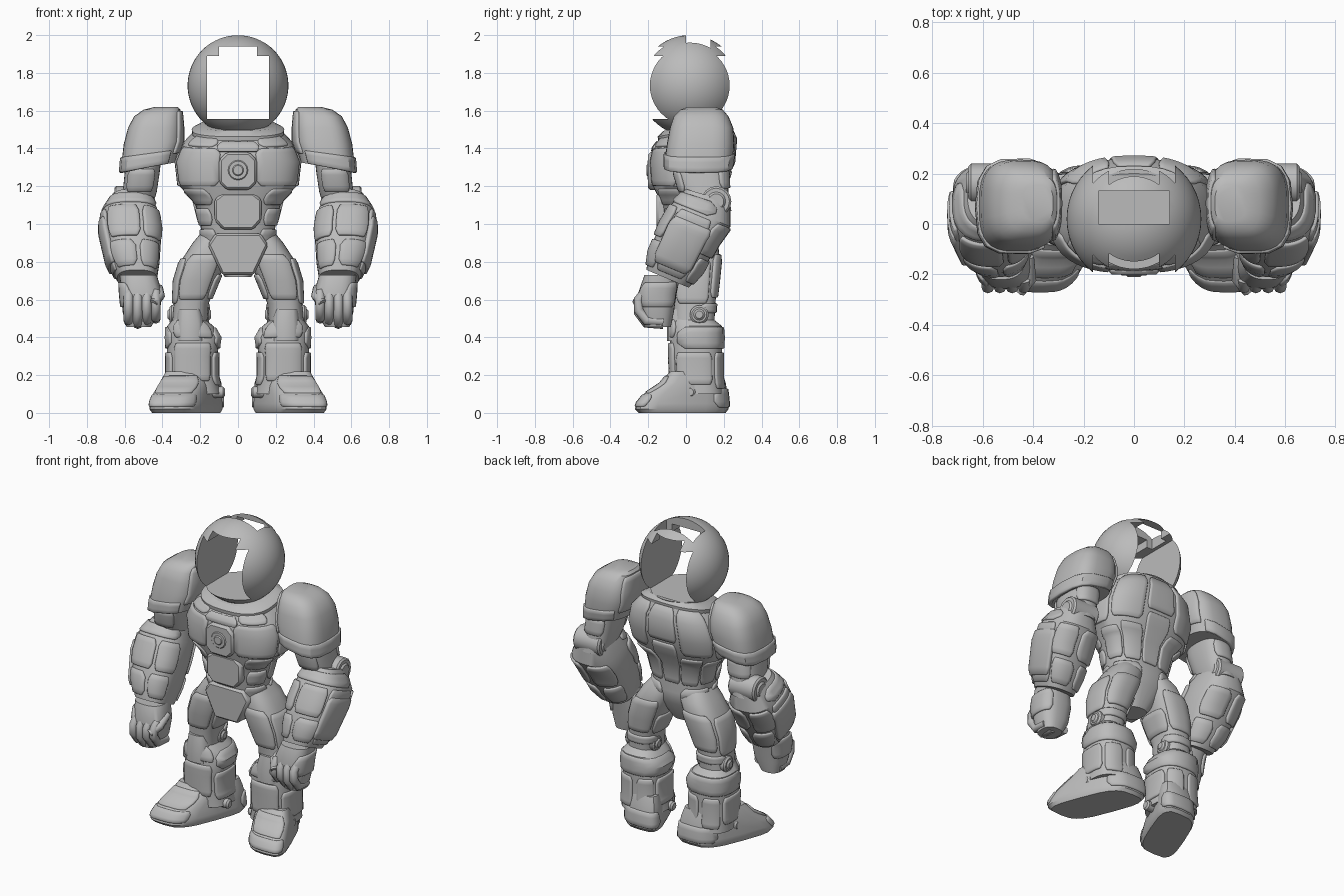
import bpy, bmesh, math
from mathutils import Matrix, Vector

if "Cube" in bpy.data.objects:
    bpy.data.objects.remove(bpy.data.objects["Cube"])

GREY = bpy.data.materials.new("armour_grey")
GREY.use_nodes = True
GREY.diffuse_color = (0.5, 0.5, 0.5, 1)
GREY.node_tree.nodes["Principled BSDF"].inputs["Base Color"].default_value = (0.5, 0.5, 0.5, 1)
built = []


def finish(name, bm, mirror=False, thick=0, bevel=0):
    """Turn a bmesh into a named object with its modifiers."""
    mesh = bpy.data.meshes.new(name)
    bm.to_mesh(mesh)
    bm.free()
    mesh.materials.append(GREY)
    obj = bpy.data.objects.new(name, mesh)
    bpy.context.collection.objects.link(obj)
    if thick:
        solid = obj.modifiers.new("thickness", "SOLIDIFY")
        solid.thickness, solid.offset = thick, -1
    if bevel:
        edge = obj.modifiers.new("chamfer", "BEVEL")
        edge.width, edge.segments, edge.angle_limit = bevel, 1, math.radians(40)
    if mirror:
        obj.modifiers.new("mirror", "MIRROR").use_clip = False
    built.append(obj)
    return obj


def surf(rings, z, angle, lift=0, p=2.6):
    """Point on a lofted body; each ring is x0, x1, y0, y1, z, slope_x, slope_y."""
    rings = [tuple(r) + (0,) * (7 - len(r)) for r in rings]
    lo, hi = next(((a, b) for a, b in zip(rings, rings[1:]) if z <= b[4]), rings[-2:])
    t = (z - lo[4]) / (hi[4] - lo[4])
    x0, x1, y0, y1, _, sx, sy = (a + (b - a) * t for a, b in zip(lo, hi))
    c, s = math.cos(math.radians(angle)), math.sin(math.radians(angle))
    dx = math.copysign(abs(c) ** (2 / p), c) * ((x1 - x0) / 2 + lift)
    dy = math.copysign(abs(s) ** (2 / p), s) * ((y1 - y0) / 2 + lift)
    return Vector(((x0 + x1) / 2 + dx, (y0 + y1) / 2 + dy, z + sx * dx + sy * dy))


def body(name, rings, mirror=True, sides=32, p=2.6, bend=None):
    """Closed loft through all rings."""
    bm = bmesh.new()
    rows = [[bm.verts.new(surf(rings, r[4], 360 * i / sides, 0, p)) for i in range(sides)] for r in rings]
    for low, high in zip(rows, rows[1:]):
        for i in range(sides):
            j = (i + 1) % sides
            bm.faces.new((low[i], low[j], high[j], high[i]))
    bm.faces.new(rows[0][::-1])
    bm.faces.new(rows[-1])
    if bend:
        for v in bm.verts:
            v.co = bend(v.co)
    return finish(name, bm, mirror)


def panel(name, rings, z0, z1, a0, a1, lift=0.011, mirror=True, cut=0.16, p=2.6, bend=None):
    """Raised armour plate with clipped corners that follows a loft."""
    e = min(0.03, (z1 - z0) / 3)
    rows = [z0, z0 + e] + [r[4] for r in rings if z0 + e < r[4] < z1 - e] + [z1 - e, z1]
    bm, grid, n = bmesh.new(), [], 10
    for k, z in enumerate(rows):
        trim = (a1 - a0) * cut / 2 if k in (0, len(rows) - 1) else 0
        step = (a1 - a0 - 2 * trim) / n
        grid.append([bm.verts.new(surf(rings, z, a0 + trim + step * i, lift, p)) for i in range(n + 1)])
    for low, high in zip(grid, grid[1:]):
        for i in range(n):
            bm.faces.new((low[i], low[i + 1], high[i + 1], high[i]))
    if bend:
        for v in bm.verts:
            v.co = bend(v.co)
    return finish(name, bm, mirror, lift + 0.012, 0.005)


def front_plate(name, half, y0, y1):
    """Symmetric plate from a half outline in x and z, listed top to bottom."""
    bm = bmesh.new()
    outline = half + [(-x, z) for x, z in reversed(half)]
    face = bm.faces.new([bm.verts.new((x, y0, z)) for x, z in outline])
    side = bmesh.ops.extrude_face_region(bm, geom=[face])["geom"]
    bmesh.ops.translate(bm, vec=(0, y1 - y0, 0), verts=[g for g in side if isinstance(g, bmesh.types.BMVert)])
    bmesh.ops.recalc_face_normals(bm, faces=bm.faces)
    return finish(name, bm, False, 0, 0.012)


def disc(name, centre, radius, depth, axis="X", mirror=True):
    bm = bmesh.new()
    turn = Matrix.Rotation(math.pi / 2, 4, "Y" if axis == "X" else "X")
    bmesh.ops.create_cone(bm, cap_ends=True, segments=16, radius1=radius, radius2=radius,
                          depth=depth, matrix=Matrix.Translation(centre) @ turn)
    return finish(name, bm, mirror, 0, 0.01)


# Helmet: solid globe with a square tunnel from front to back and a slot on top
bm = bmesh.new()
bmesh.ops.create_uvsphere(bm, u_segments=48, v_segments=32, radius=0.267,
                          matrix=Matrix.Translation((0, 0.02, 1.733)))
helmet = finish("helmet_globe", bm)
for name, half_x, y0, y1, z0, z1 in [("window_cutter", .163, -1, 1, 1.555, 1.89),
                                     ("brow_cutter", .1, -1, 1, 1.7, 1.94),
                                     ("slot_cutter", .14, 0, .13, 1.8, 2.2)]:
    bm = bmesh.new()
    bmesh.ops.create_cube(bm, size=1, matrix=Matrix.Translation((0, (y0 + y1) / 2, (z0 + z1) / 2))
                          @ Matrix.Diagonal((2 * half_x, y1 - y0, z1 - z0, 1)))
    cutter = finish(name, bm)
    built.remove(cutter)
    cutter.hide_render = True
    cutter.hide_set(True)
    hole = helmet.modifiers.new(name, "BOOLEAN")
    hole.operation, hole.solver, hole.object = "DIFFERENCE", "EXACT", cutter

# Torso with chest, belly and back armour
torso = [(-.07, .07, -.08, .07, .72), (-.16, .16, -.10, .14, .85), (-.19, .19, -.11, .155, .93),
         (-.2, .2, -.125, .14, 1), (-.23, .23, -.135, .16, 1.12), (-.31, .31, -.175, .21, 1.2),
         (-.325, .325, -.185, .25, 1.33), (-.29, .29, -.17, .26, 1.43, 0, .1), (-.22, .22, -.13, .22, 1.5, 0, .2)]
body("torso", torso, False)
for name, *spec in [
        ("chest_plate", 1.2, 1.42, -78, -14), ("collar_plate", 1.435, 1.49, -72, -25),
        ("rib_plate", 1.1, 1.18, -62, -10), ("waist_plate", .99, 1.08, -55, -5),
        ("side_plate", 1.2, 1.4, -10, 22), ("flank_plate", 1.0, 1.17, 0, 38),
        ("shoulder_blade", 1.22, 1.49, 28, 74), ("lower_back", .99, 1.19, 42, 77),
        ("hip_plate", .87, .97, -60, 0), ("rear_hip_plate", .88, .97, 5, 75)]:
    panel(name, torso, *spec)
for name, *spec in [("upper_spine", 1.3, 1.49, 78, 102), ("lower_spine", .99, 1.28, 80, 100),
                    ("throat_vent", 1.4, 1.47, -106, -74)]:
    panel(name, torso, *spec, mirror=False)
front_plate("chest_core", [(.06, 1.38), (.1, 1.34), (.1, 1.22), (.06, 1.18)], -.2, -.1)
front_plate("belly_plate", [(.08, 1.165), (.125, 1.13), (.125, 1.02), (.08, .97)], -.155, -.05)
front_plate("groin_plate", [(.12, .95), (.16, .89), (.085, .73)], -.125, -.02)
disc("core_ring", (0, -.19, 1.285), .058, .03, "Y", False)
disc("core_lens", (0, -.195, 1.285), .035, .03, "Y", False)
collar = [(-.24, .24, -.145, .225, 1.46, 0, .2), (-.245, .245, -.15, .23, 1.5, 0, .2),
          (-.2, .2, -.12, .2, 1.525, 0, .2)]
body("neck_collar", collar, False)

# Shoulder pads: rounded domes with a raised rim and an inner strap
pad = [(.33, .62, -.11, .24, 1.3, -.18), (.315, .615, -.11, .25, 1.36, -.15), (.295, .605, -.1, .255, 1.43, -.05),
       (.295, .582, -.085, .25, 1.51), (.3, .55, -.065, .225, 1.57), (.305, .5, -.03, .195, 1.605),
       (.32, .44, .01, .155, 1.62)]
body("shoulder_pad", pad, p=3)
panel("pad_rim", pad, 1.3, 1.375, -125, 125, cut=0, p=3)
panel("pad_strap", pad, 1.35, 1.6, 138, 222, cut=0, p=3)

# Arms
arm = [(.46, .63, .02, .24, 1.07), (.43, .61, -.03, .225, 1.17), (.415, .6, -.06, .22, 1.27), (.4, .57, -.05, .2, 1.4)]
body("upper_arm", arm)
panel("upper_arm_front", arm, 1.17, 1.29, -130, -45)
panel("upper_arm_back", arm, 1.19, 1.3, 35, 125)
lean = (0, -.42)
forearm = [(.43, .64, -.21, .015, .71, *lean), (.415, .685, -.195, .085, .8, *lean), (.405, .72, -.13, .165, .95, *lean),
           (.42, .72, -.07, .235, 1.05, *lean), (.46, .66, .0, .235, 1.15, 0, -.3)]
body("forearm", forearm)
for start in range(-155, 160, 63):
    panel("forearm_lower_plate", forearm, .73, .86, start, start + 56, 0.009)
    panel("forearm_upper_plate", forearm, .88, 1.04, start - 8, start + 48, 0.012)
panel("elbow_cuff", forearm, 1.06, 1.13, -160, 20)
panel("forearm_guard", forearm, .76, 1.0, -38, 28, 0.02)
disc("elbow_joint", (.56, .16, 1.12), .08, .19)
disc("elbow_cap", (.56, .16, 1.12), .05, .21)

# Hands: closed fists
fist = [(.46, .59, -.22, -.08, .455), (.415, .61, -.24, -.065, .53), (.4, .62, -.255, -.05, .63),
        (.43, .625, -.22, -.03, .73)]
body("fist", fist)
panel("hand_back_plate", fist, .56, .69, -60, 60)


def finger(name, points, radius):
    curve = bpy.data.curves.new(name, "CURVE")
    curve.dimensions, curve.bevel_depth, curve.bevel_resolution = "3D", radius, 2
    curve.use_fill_caps = True
    spline = curve.splines.new("POLY")
    spline.points.add(len(points) - 1)
    for knot, p in zip(spline.points, points):
        knot.co = (*p, 1)
    curve.materials.append(GREY)
    obj = bpy.data.objects.new(name, curve)
    bpy.context.collection.objects.link(obj)
    obj.modifiers.new("mirror", "MIRROR")


for i in range(4):
    x, up = .435 + .048 * i, abs(i - 2) * .014
    finger("finger", [(x, -.215, .64), (x, -.25, .6), (x, -.25, .53 + up), (x, -.21, .475 + up), (x, -.12, .47 + up)], .026)
finger("thumb", [(.42, -.13, .66), (.41, -.22, .62), (.45, -.265, .58)], .024)

# Legs
thigh = [(.165, .35, -.07, .15, .46), (.155, .34, -.07, .155, .58), (.105, .335, -.09, .17, .7),
         (.065, .305, -.1, .18, .8), (.03, .24, -.09, .17, .9), (.03, .19, -.07, .13, .96)]
body("thigh", thigh)
for name, *spec in [("thigh_front", .6, .84, -125, -50), ("thigh_outer", .58, .82, -42, 32),
                    ("thigh_back", .61, .84, 42, 130), ("knee_strap", .53, .58, 10, 170),
                    ("thigh_inner", .6, .73, 140, 222)]:
    panel(name, thigh, *spec)
shin = [(.09, .38, -.08, .2, .1), (.11, .375, -.08, .19, .2), (.11, .375, -.085, .19, .3),
        (.095, .38, -.085, .195, .4), (.13, .375, -.08, .19, .46), (.18, .34, -.07, .14, .5)]
body("shin", shin)
for name, *spec in [("shin_front", .17, .37, -128, -52), ("knee_plate", .4, .5, -135, -50),
                    ("calf_band", .34, .455, -38, 218), ("calf_outer", .15, .32, -42, 30),
                    ("calf_back", .13, .32, 40, 88), ("calf_back_inner", .13, .32, 95, 142),
                    ("calf_inner", .15, .32, 150, 222)]:
    panel(name, shin, *spec)
front = [(.175, .33, -.1, .1, .38), (.175, .33, -.1, .1, .47), (.195, .32, -.085, .1, .55)]
body("knee_block", front, sides=16, p=3.2)
disc("knee_joint", (.258, .07, .52), .05, .21)
disc("knee_cap", (.258, .07, .52), .03, .23)


# Boots: toes turned outward
def splay(co):
    return Vector((co.x - 0.39 * (co.y - 0.1), co.y, co.z))


boot = [(.1, .355, -.25, .21, 0), (.09, .365, -.27, .225, .02), (.09, .365, -.265, .225, .05),
        (.095, .36, -.225, .22, .1), (.1, .355, -.135, .21, .16), (.115, .335, -.085, .19, .22)]
body("boot", boot, sides=20, p=3.6, bend=splay)
panel("toe_cap", boot, .035, .1, -145, -35, 0.006, cut=0.1, p=3.6, bend=splay)
panel("instep_plate", boot, .11, .2, -130, -50, 0.008, p=3.6, bend=splay)
panel("heel_guard", boot, .03, .13, 30, 150, 0.008, p=3.6, bend=splay)
disc("ankle_bolt", (.23, .02, .11), .03, .32)

# Smooth the rounded surfaces and keep hard edges sharp
bpy.ops.object.select_all(action="DESELECT")
for obj in built:
    obj.select_set(True)
bpy.context.view_layer.objects.active = built[0]
bpy.ops.object.shade_smooth_by_angle(angle=math.radians(32))
